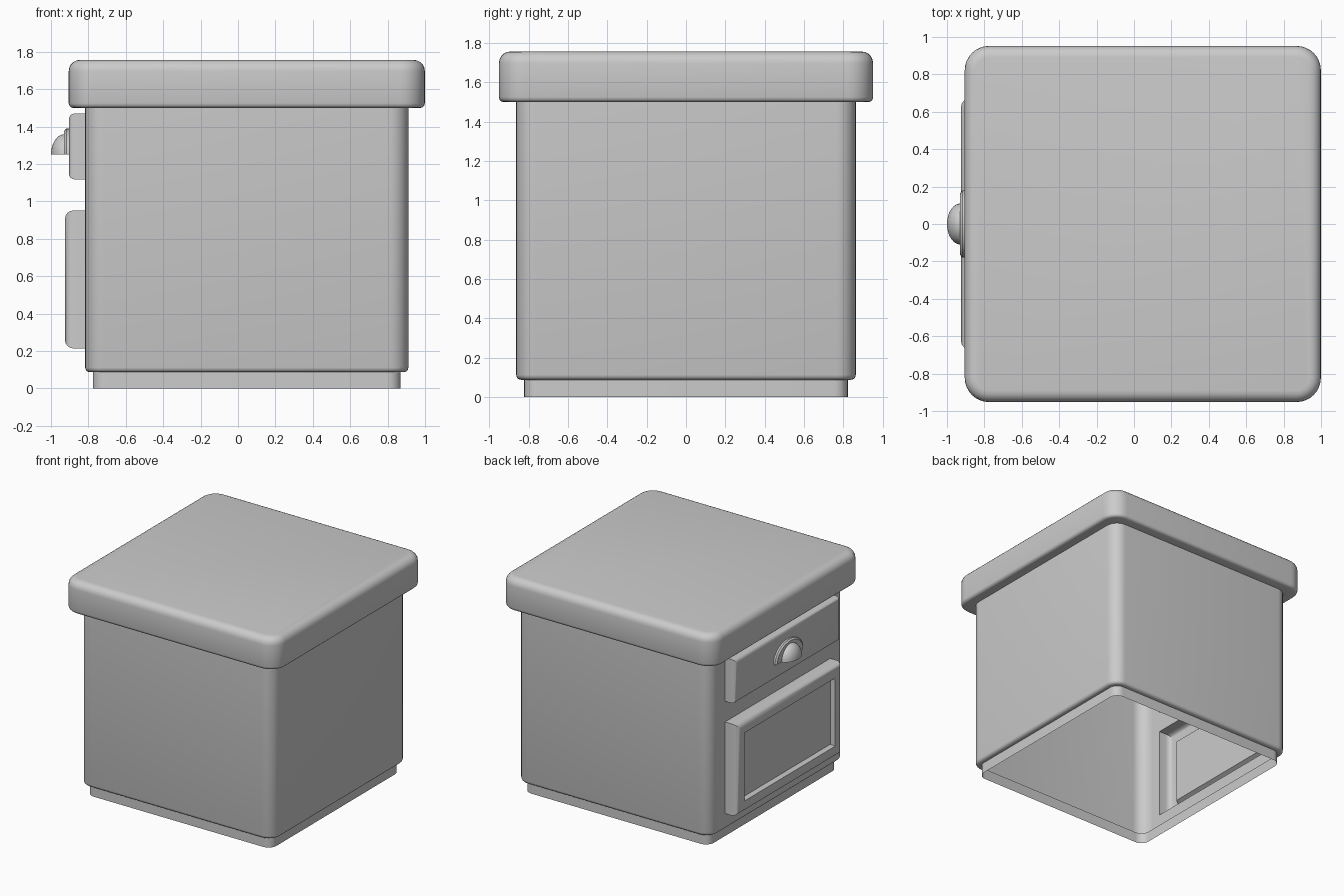
import bpy, bmesh
from math import pi, sin, cos, radians

if "Cube" in bpy.data.objects:
    bpy.data.objects.remove(bpy.data.objects["Cube"])

CX = 0.047          # cabinet centre in x
HALF, CORNER = 0.864, 0.10
WALL = CX - HALF    # plane of the wall that carries drawer and door


def finish(name, bm, angle=35):
    bmesh.ops.recalc_face_normals(bm, faces=bm.faces[:])
    me = bpy.data.meshes.new(name)
    bm.to_mesh(me)
    bm.free()
    ob = bpy.data.objects.new(name, me)
    bpy.context.collection.objects.link(ob)
    bpy.ops.object.select_all(action='DESELECT')
    ob.select_set(True)
    bpy.context.view_layer.objects.active = ob
    bpy.ops.object.shade_smooth_by_angle(angle=radians(angle))
    return ob


def rounded_rect(hu, hv, r, seg):
    pts = []
    for k, (su, sv) in enumerate([(1, 1), (-1, 1), (-1, -1), (1, -1)]):
        for i in range(seg + 1):
            a = pi / 2 * (k + (i / seg if seg else 0.5))
            pts.append((su * (hu - r) + r * cos(a), sv * (hv - r) + r * sin(a)))
    return pts


def loft(bm, rings, cap=True):
    loops = [[bm.verts.new(p) for p in ring] for ring in rings]
    n = len(loops[0])
    for a, b in zip(loops, loops[1:]):
        for i in range(n):
            j = (i + 1) % n
            bm.faces.new((a[i], a[j], b[j], b[i]))
    if cap:
        bm.faces.new(loops[-1])


def bevel(n=4):
    """(inset, rise) pairs of a unit quarter-round."""
    return [(1 - cos(pi / 2 * i / n), sin(pi / 2 * i / n)) for i in range(n + 1)]


# Cabinet shell: plinth, body and lid in one open-bottomed skin
sections = [(0.823, 0.07, 0), (0.823, 0.07, 0.087)]
sections += [(HALF - 0.025 * (1 - s), CORNER - 0.025 * (1 - s), 0.087 + 0.025 * c)
             for c, s in bevel(3)]
sections.append((HALF, CORNER, 1.50))
sections += [(0.952 - 0.025 * (1 - s), 0.13 - 0.025 * (1 - s), 1.50 + 0.025 * c)
             for c, s in bevel(3)]
sections += [(0.952 - 0.06 * c, 0.13 - 0.06 * c, 1.697 + 0.06 * s) for c, s in bevel(5)]
bm = bmesh.new()
loft(bm, [[(CX + u, v, z) for u, v in rounded_rect(h, h, r, 8)] for h, r, z in sections])
bm.normal_update()
big = [f for f in bm.faces if f.calc_area() > 1.5 and f.calc_center_median().x < CX - 0.8]
bmesh.ops.delete(bm, geom=big, context='FACES')
finish("cabinet_shell", bm)

# Wall with openings behind drawer and door
W = 0.67
DOOR, DRAWER = (0.214, 0.952), (1.118, 1.47)
ys = [-(HALF - CORNER), -W, W, HALF - CORNER]
zs = [0.112, *DOOR, *DRAWER, 1.50]
bm = bmesh.new()
grid = [[bm.verts.new((WALL, y, z)) for y in ys] for z in zs]
for r in range(5):
    for c in range(3):
        if c == 1 and r in (1, 3):
            continue
        bm.faces.new((grid[r][c], grid[r + 1][c], grid[r + 1][c + 1], grid[r][c + 1]))
finish("cabinet_wall", bm)


# Raised drawer front and door, the door with a recessed panel
def front_panel(name, zspan, x, r, recess=()):
    zc, hz = sum(zspan) / 2, (zspan[1] - zspan[0]) / 2
    steps = [(0, WALL)] + [(r * c, x + r * (1 - s)) for c, s in bevel(4)]
    steps += [(i, x + d) for i, d in recess]
    b = bmesh.new()
    loft(b, [[(px, u, zc + v) for u, v in rounded_rect(W - i, hz - i, 0, 0)]
             for i, px in steps])
    finish(name, b)


front_panel("drawer_front", DRAWER, -0.904, 0.03)
front_panel("door", DOOR, -0.925, 0.045, [(0.095, 0), (0.11, 0.03)])

# Cup handle: half-oval back plate and quarter dome
Z0 = 1.25


def half_oval(x, ry, rz, n=16):
    return [(x, ry * cos(pi * i / n), Z0 + rz * sin(pi * i / n)) for i in range(n + 1)]


bm = bmesh.new()
loft(bm, [half_oval(-0.90, 0.18, 0.14), half_oval(-0.918, 0.18, 0.14),
          half_oval(-0.929, 0.165, 0.128)])
finish("handle_plate", bm)

bm = bmesh.new()
loft(bm, [half_oval(-0.927 - 0.073 * sin(t), 0.11 * cos(t), 0.11 * cos(t))
          for t in [pi / 2 * i / 8 * 0.99 for i in range(9)]])
finish("handle_cup", bm)
